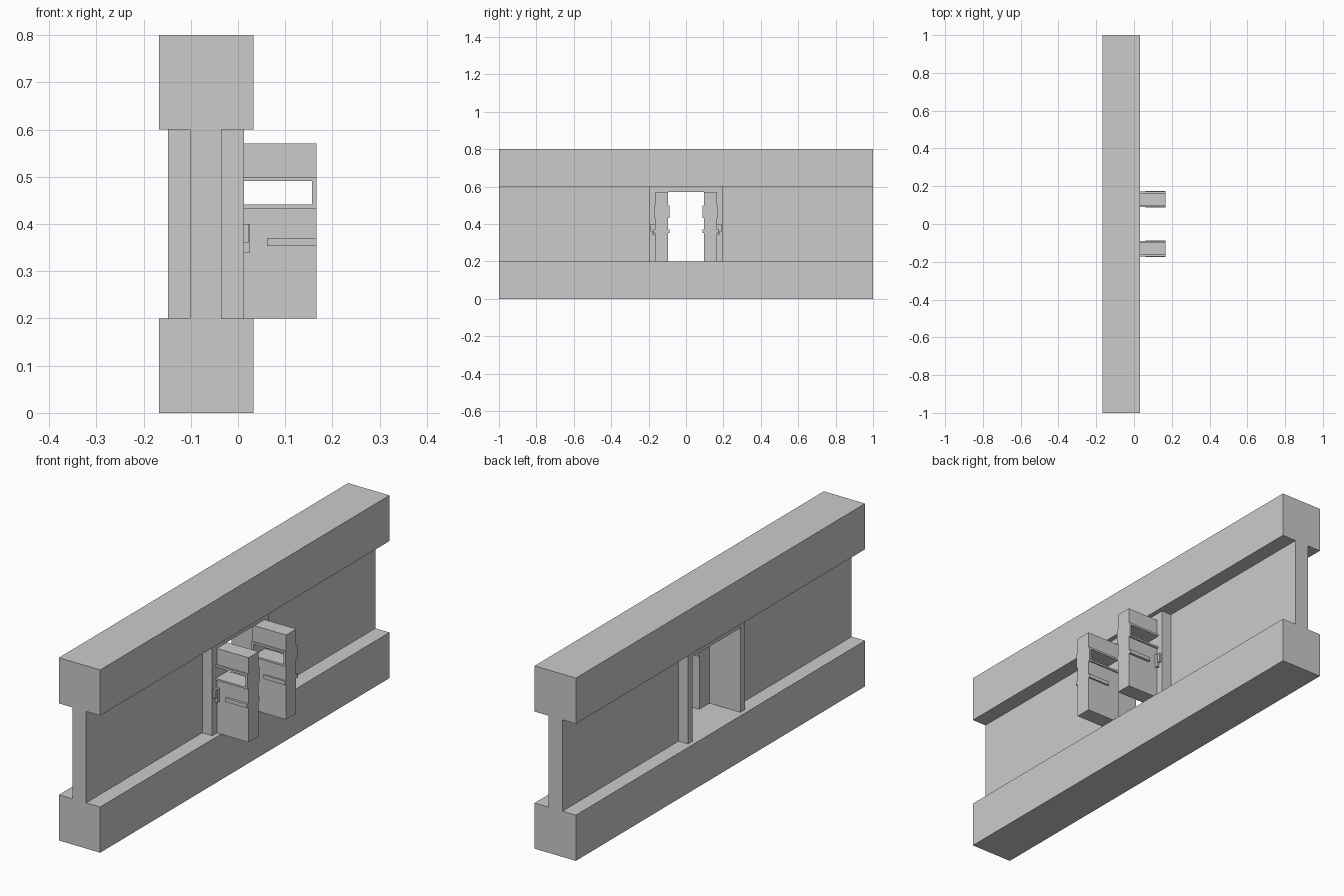
import bpy, bmesh
from mathutils import Matrix, Vector

if "Cube" in bpy.data.objects:
    bpy.data.objects.remove(bpy.data.objects["Cube"])


def part(name, boxes, mirror=False):
    """One object made of boxes (x0, x1, y0, y1, z0, z1), optionally mirrored in y."""
    bm = bmesh.new()
    for x0, x1, y0, y1, z0, z1 in boxes:
        centre = Vector(((x0 + x1) / 2, (y0 + y1) / 2, (z0 + z1) / 2))
        size = Matrix.Diagonal((x1 - x0, y1 - y0, z1 - z0, 1))
        bmesh.ops.create_cube(bm, size=1, matrix=Matrix.Translation(centre) @ size)
    mesh = bpy.data.meshes.new(name)
    bm.to_mesh(mesh)
    bm.free()
    ob = bpy.data.objects.new(name, mesh)
    bpy.context.collection.objects.link(ob)
    if mirror:
        m = ob.modifiers.new("mirror", 'MIRROR')
        m.use_axis = (False, True, False)
    return ob


# Thick beams below and above the wall
part("bottom_beam", [(-0.167, 0.033, -1, 1, 0, 0.2)])
part("top_beam", [(-0.167, 0.033, -1, 1, 0.6, 0.8)])

# Thin wall on both sides of the doorway
part("wall_panels", [(-0.102, -0.035, -1, -0.197, 0.2, 0.6)], True)

# Door frame: two jambs and a lintel
part("door_jambs", [(-0.148, 0.013, -0.197, -0.165, 0.2, 0.6)], True)
part("door_lintel", [(-0.148, 0.013, -0.165, 0.165, 0.57, 0.6)])

# Open doors: lower and upper panels
X0, X1 = 0.002, 0.1665
part("door_panels", [
    (X0, X1, -0.165, -0.095, 0.2, 0.433),
    (X0, X1, -0.165, -0.095, 0.5, 0.57)], True)

# Raised frames around the see-through door windows
Y0, Y1 = -0.172, -0.089
part("window_frames", [
    (X0, X1, Y0, Y1, 0.433, 0.441),
    (X0, X1, Y0, Y1, 0.491, 0.5),
    (X0, 0.012, Y0, Y1, 0.441, 0.491),
    (0.157, X1, Y0, Y1, 0.441, 0.491)], True)

# Handle bars passing through the doors
part("door_handles", [(0.061, X1, -0.176, -0.088, 0.353, 0.37)], True)

# Latch blocks on the jambs, with a thinner upper plate
part("latch_blocks", [
    (0.013, 0.025, -0.178, -0.165, 0.34, 0.4),
    (0.013, 0.022, -0.19, -0.178, 0.36, 0.4)], True)
